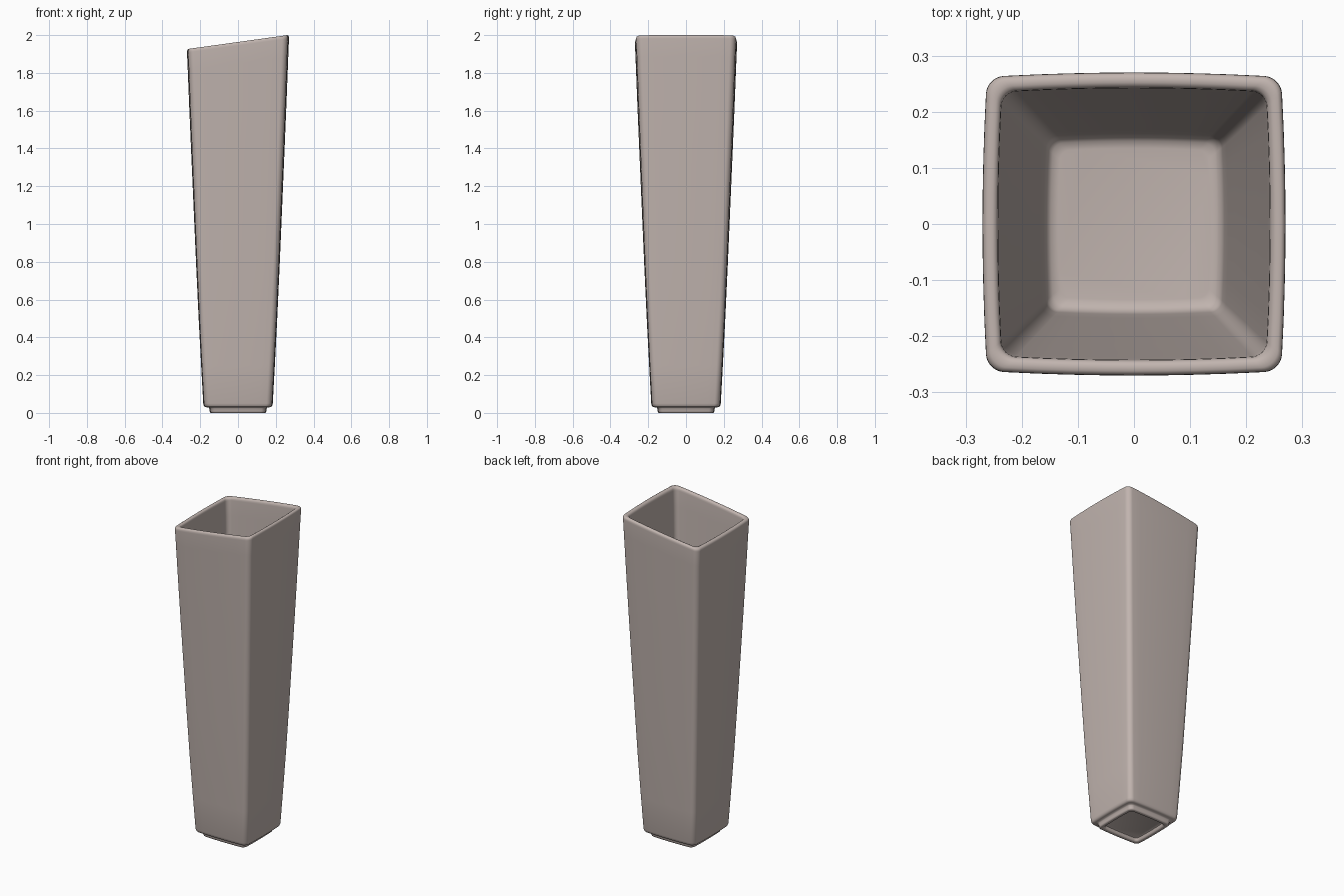
import bpy, bmesh, math

TOP = 1.9635      # mean rim height
TILT = 0.139      # rim slope along x
BULGE = 0.03      # sides bow out slightly


def ring(h, r, z):
    """Rounded square with bowed sides; upper rings tilt along x."""
    h0 = h / (1 + BULGE)
    c = h0 - r
    flat = []
    for k in range(4):
        a0 = k * math.pi / 2
        cx = c * (1 if k in (0, 3) else -1)
        cy = c * (1 if k in (0, 1) else -1)
        arc = [(cx + r * math.cos(a0 + i * math.pi / 16),
                cy + r * math.sin(a0 + i * math.pi / 16)) for i in range(9)]
        flat += arc
        # straight run to the next corner
        ex, ey = arc[-1]
        dx, dy = [(-1, 0), (0, -1), (1, 0), (0, 1)][k]
        flat += [(ex + dx * 2 * c * i / 8, ey + dy * 2 * c * i / 8) for i in range(1, 8)]
    t = min(max((z - 0.1) / (TOP - 0.1), 0), 1)
    pts = []
    for x, y in flat:
        px = x * (1 + BULGE * (1 - (y / h0) ** 2))
        py = y * (1 + BULGE * (1 - (x / h0) ** 2))
        pts.append((px, py, z + TILT * px * t))
    return pts


# half width, corner radius, height: from foot recess, up the outside, down the inside
profile = [
    (0.115, 0.016, 0.022), (0.121, 0.018, 0.019), (0.124, 0.02, 0.006),
    (0.129, 0.02, 0.001), (0.134, 0.021, 0.0), (0.144, 0.022, 0.0),
    (0.148, 0.023, 0.003), (0.150, 0.024, 0.010), (0.152, 0.024, 0.024),
    (0.156, 0.025, 0.029), (0.168, 0.026, 0.030), (0.176, 0.027, 0.032),
    (0.181, 0.028, 0.038), (0.184, 0.028, 0.050),
    (0.195, 0.028, 0.25), (0.208, 0.028, 0.50), (0.221, 0.029, 0.78),
    (0.234, 0.029, 1.08), (0.246, 0.029, 1.36), (0.257, 0.030, 1.62),
    (0.266, 0.030, 1.85), (0.270, 0.030, 1.945),
    (0.2695, 0.030, 1.954), (0.267, 0.030, 1.960), (0.262, 0.029, TOP),
    (0.252, 0.027, TOP), (0.246, 0.026, 1.960), (0.243, 0.025, 1.954),
    (0.242, 0.025, 1.945), (0.238, 0.025, 1.85), (0.229, 0.024, 1.62),
    (0.218, 0.023, 1.36), (0.206, 0.023, 1.08), (0.193, 0.022, 0.78),
    (0.180, 0.021, 0.50), (0.168, 0.020, 0.25), (0.161, 0.020, 0.10),
    (0.157, 0.019, 0.080), (0.148, 0.018, 0.070), (0.135, 0.016, 0.068),
]

# Vase body: loft all rings into one closed shell
bm = bmesh.new()
rings = [[bm.verts.new(p) for p in ring(*row)] for row in profile]
for a, b in zip(rings, rings[1:]):
    n = len(a)
    for i in range(n):
        j = (i + 1) % n
        bm.faces.new((a[i], a[j], b[j], b[i]))
bm.faces.new(rings[0][::-1])   # recessed underside
bm.faces.new(rings[-1])        # inside floor
bmesh.ops.recalc_face_normals(bm, faces=bm.faces)

mesh = bpy.data.meshes.new("vase")
bm.to_mesh(mesh)
bm.free()
vase = bpy.data.objects.new("vase", mesh)
bpy.context.collection.objects.link(vase)

# Warm grey ceramic
mat = bpy.data.materials.new("warm grey ceramic")
mat.diffuse_color = (0.53, 0.455, 0.425, 1)
mesh.materials.append(mat)

bpy.context.view_layer.objects.active = vase
vase.select_set(True)
bpy.ops.object.shade_smooth_by_angle(angle=math.radians(50))
